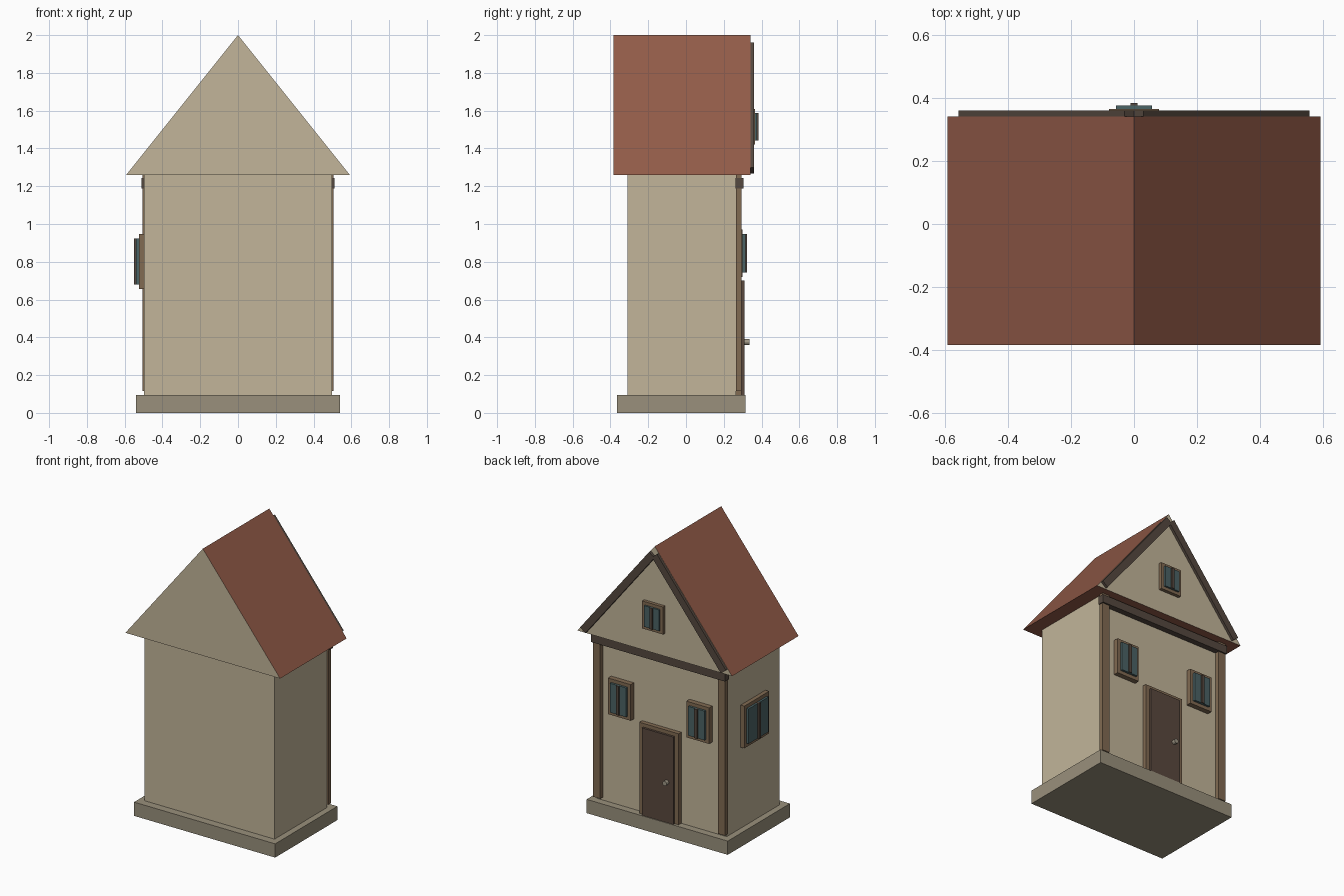
import bpy, bmesh, math
from mathutils import Matrix

if "Cube" in bpy.data.objects:
    bpy.data.objects.remove(bpy.data.objects["Cube"])


def material(name, rgb):
    m = bpy.data.materials.new(name)
    m.diffuse_color = (*rgb, 1)
    m.use_nodes = True
    m.node_tree.nodes["Principled BSDF"].inputs["Base Color"].default_value = m.diffuse_color
    return m


PLASTER = material("plaster", (.54, .46, .32))
STONE = material("stone", (.32, .28, .20))
TILE = material("roof_tile", (.29, .105, .065))
WOOD = material("wood", (.22, .145, .085))
DARK = material("dark_wood", (.09, .065, .05))
DOOR = material("door_wood", (.10, .065, .048))
GLASS = material("glass", (.07, .125, .13))
METAL = material("metal", (.35, .31, .24))


def finish(name, bm, *mats):
    bmesh.ops.recalc_face_normals(bm, faces=bm.faces)
    me = bpy.data.meshes.new(name)
    bm.to_mesh(me)
    bm.free()
    for m in mats:
        me.materials.append(m)
    ob = bpy.data.objects.new(name, me)
    bpy.context.collection.objects.link(ob)
    return ob


def box(name, x, y, z, mat):
    """Box from (min, max) ranges."""
    bm = bmesh.new()
    size = [r[1] - r[0] for r in (x, y, z)]
    mid = [(r[1] + r[0]) / 2 for r in (x, y, z)]
    bmesh.ops.create_cube(bm, size=1, matrix=Matrix.Translation(mid) @ Matrix.Diagonal((*size, 1)))
    return finish(name, bm, mat)


def prism(name, points, y0, y1, *mats):
    """Extrude an xz profile along y."""
    bm = bmesh.new()
    face = bm.faces.new([bm.verts.new((px, y0, pz)) for px, pz in points])
    ext = bmesh.ops.extrude_face_region(bm, geom=[face])
    bmesh.ops.translate(bm, vec=(0, y1 - y0, 0),
                        verts=[v for v in ext["geom"] if isinstance(v, bmesh.types.BMVert)])
    if len(mats) > 1:
        bm.normal_update()
        for f in bm.faces:
            f.material_index = 1 if abs(f.normal.y) > .9 else 0
    return finish(name, bm, *mats)


def window(name, centre, half_w, z, wall, rim, depths, side=False):
    """Stacked frame, pane and mullion; depths are the outer faces of each."""
    sign = 1 if depths[0] > wall else -1
    inner = wall - .01 * sign
    parts = (("frame", half_w, 0, depths[0], WOOD),
             ("pane", half_w - rim, rim, depths[1], GLASS),
             ("mullion", .011, rim, depths[2], DARK))
    for part, hw, inset, outer, mat in parts:
        across = (centre - hw, centre + hw)
        depth = tuple(sorted((inner, outer)))
        zr = (z[0] + inset, z[1] - inset)
        if side:
            box(f"{name}_{part}", depth, across, zr, mat)
        else:
            box(f"{name}_{part}", across, depth, zr, mat)


# Plinth, walls and roof with plastered gables
box("plinth", (-.54, .54), (-.365, .315), (0, .095), STONE)
box("walls", (-.497, .497), (-.31, .265), (.095, 1.26), PLASTER)
prism("roof", [(-.592, 1.26), (.592, 1.26), (0, 2)], -.385, .342, TILE, PLASTER)

# Timber posts, tie beam and gable boards on the back wall
for s, side in ((1, "right"), (-1, "left")):
    box(f"post_{side}", tuple(sorted((s * .45, s * .506))), (.265, .295), (.115, 1.26), WOOD)
    prism(f"gable_board_{side}",
          [(s * px, pz) for px, pz in ((0, 1.937), (.03, 1.96), (.558, 1.298), (.519, 1.267), (0, 1.917))],
          .335, .36, DARK)
    window(f"back_window_{side}", s * .3, .087, (.72, .97), .265, .024, (.3, .315, .323))
box("tie_beam", (-.512, .512), (.262, .305), (1.187, 1.243), DARK)

# Gable window and side window
window("gable_window", 0, .08, (1.42, 1.61), .342, .022, (.365, .377, .385))
window("side_window", -.0225, .135, (.655, .947), -.497, .025, (-.525, -.54, -.55), side=True)

# Door with frame and knob
box("door_frame", (-.15, .15), (.255, .295), (.095, .725), WOOD)
box("door", (-.12, .12), (.26, .31), (.095, .7), DOOR)
bm = bmesh.new()
bmesh.ops.create_cone(bm, cap_ends=True, segments=12, radius1=.016, radius2=.016, depth=.035,
                      matrix=Matrix.Translation((-.07, .3175, .375)) @ Matrix.Rotation(math.pi / 2, 4, "X"))
finish("door_knob", bm, METAL)
